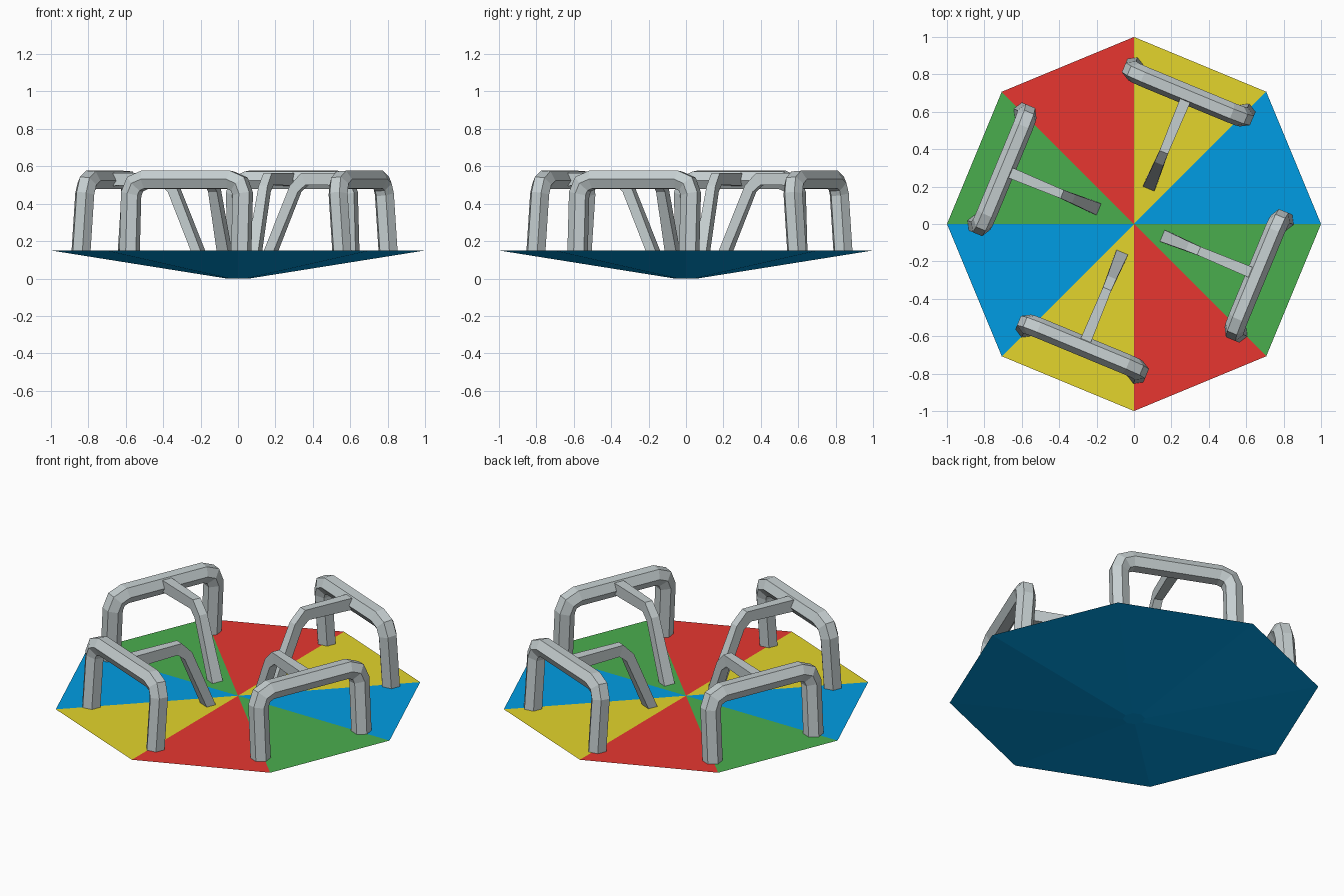
import bpy, bmesh, math
from mathutils import Vector, Matrix

if "Cube" in bpy.data.objects:
    bpy.data.objects.remove(bpy.data.objects["Cube"])


def material(name, rgb):
    m = bpy.data.materials.new(name)
    m.diffuse_color = (*rgb, 1)
    m.use_nodes = True
    m.node_tree.nodes["Principled BSDF"].inputs["Base Color"].default_value = m.diffuse_color
    return m


blue = material("blue", (0.0, 0.335, 0.77))
yellow = material("yellow", (0.77, 0.66, 0.025))
red = material("red", (0.81, 0.038, 0.03))
green = material("green", (0.068, 0.42, 0.076))
steel = material("steel grey", (0.56, 0.62, 0.63))


def finish(bm, name, mats):
    bmesh.ops.recalc_face_normals(bm, faces=bm.faces)
    me = bpy.data.meshes.new(name)
    bm.to_mesh(me)
    bm.free()
    for m in mats:
        me.materials.append(m)
    ob = bpy.data.objects.new(name, me)
    bpy.context.collection.objects.link(ob)
    return ob


def ring(bm, r, z):
    return [bm.verts.new((r * math.cos(i * math.pi / 4), r * math.sin(i * math.pi / 4), z))
            for i in range(8)]


# Platform: eight coloured wedges over a shallow blue cone
bm = bmesh.new()
rim, base = ring(bm, 1.0, 0.15), ring(bm, 0.06, 0.0)
centre = bm.verts.new((0, 0, 0.15))
for i in range(8):
    j = (i + 1) % 8
    bm.faces.new((centre, rim[i], rim[j])).material_index = i % 4
    bm.faces.new((rim[j], rim[i], base[i], base[j])).material_index = 0
bm.faces.new(base[::-1]).material_index = 0
finish(bm, "platform", [blue, yellow, red, green])


def sweep(name, path, normal, profile, angle, shift, scales=None):
    """Mitred tube along a planar path; profile = (in-plane, along normal)."""
    bm = bmesh.new()
    path = [Vector(p) + Vector((shift, 0, 0)) for p in path]
    scales = scales or [(1, 1)] * len(path)
    normal = Vector(normal).normalized()
    sides = [normal.cross((b - a).normalized()) for a, b in zip(path, path[1:])]
    rings = []
    for i, (p, (sa, sb)) in enumerate(zip(path, scales)):
        s0, s1 = sides[max(i - 1, 0)], sides[min(i, len(sides) - 1)]
        mitre = (s0 + s1) / (1 + s0.dot(s1))
        rings.append([bm.verts.new(p + mitre * a * sa + normal * b * sb) for a, b in profile])
    n = len(profile)
    for r0, r1 in zip(rings, rings[1:]):
        for k in range(n):
            bm.faces.new((r0[k], r0[(k + 1) % n], r1[(k + 1) % n], r1[k]))
    bm.faces.new(rings[0])
    bm.faces.new(rings[-1])
    bmesh.ops.transform(bm, matrix=Matrix.Rotation(angle, 4, 'Z'), verts=bm.verts)
    return finish(bm, name, [steel])


# Hoop path: two legs with rounded corners, leaning slightly inward
FOOT, TOP, HALF, BEND, LEAN = 0.14, 0.527, 0.323, 0.075, 0.027


def hoop_point(y, z):
    return (0.757 - LEAN * (z - FOOT) / (TOP - FOOT), y, z)


half_path = [(HALF, FOOT)]
for k in range(3):
    a = k * math.pi / 4
    half_path.append((HALF - BEND + BEND * math.cos(a), TOP - BEND + BEND * math.sin(a)))
hoop = [hoop_point(y, z) for y, z in half_path]
hoop += [hoop_point(-y, z) for y, z in reversed(half_path)]
hexagon = [(0.055 * math.sin(k * math.pi / 3), 0.055 * math.cos(k * math.pi / 3)) for k in range(6)]

# Inner brace path and its box section, slimmer towards the bend
brace = [(0.21, 0, FOOT), (0.355, 0, 0.48), (0.41, 0, 0.533), (0.73, 0, 0.53)]
box = [(-0.035, -0.03), (0.035, -0.03), (0.035, 0.03), (-0.035, 0.03)]
taper = [(0.75, 1.1), (0.8, 0.85), (0.9, 0.8), (1, 1)]

# Four handles; the back and left pair sit slightly further out
for i, shift in enumerate((0.018, 0.018, -0.022, -0.022)):
    ang = math.radians(67.5 + 90 * i)
    sweep(f"handle_hoop_{i + 1}", hoop, (TOP - FOOT, 0, LEAN), hexagon, ang, shift)
    sweep(f"handle_brace_{i + 1}", brace, (0, 1, 0), box, ang, shift, taper)
